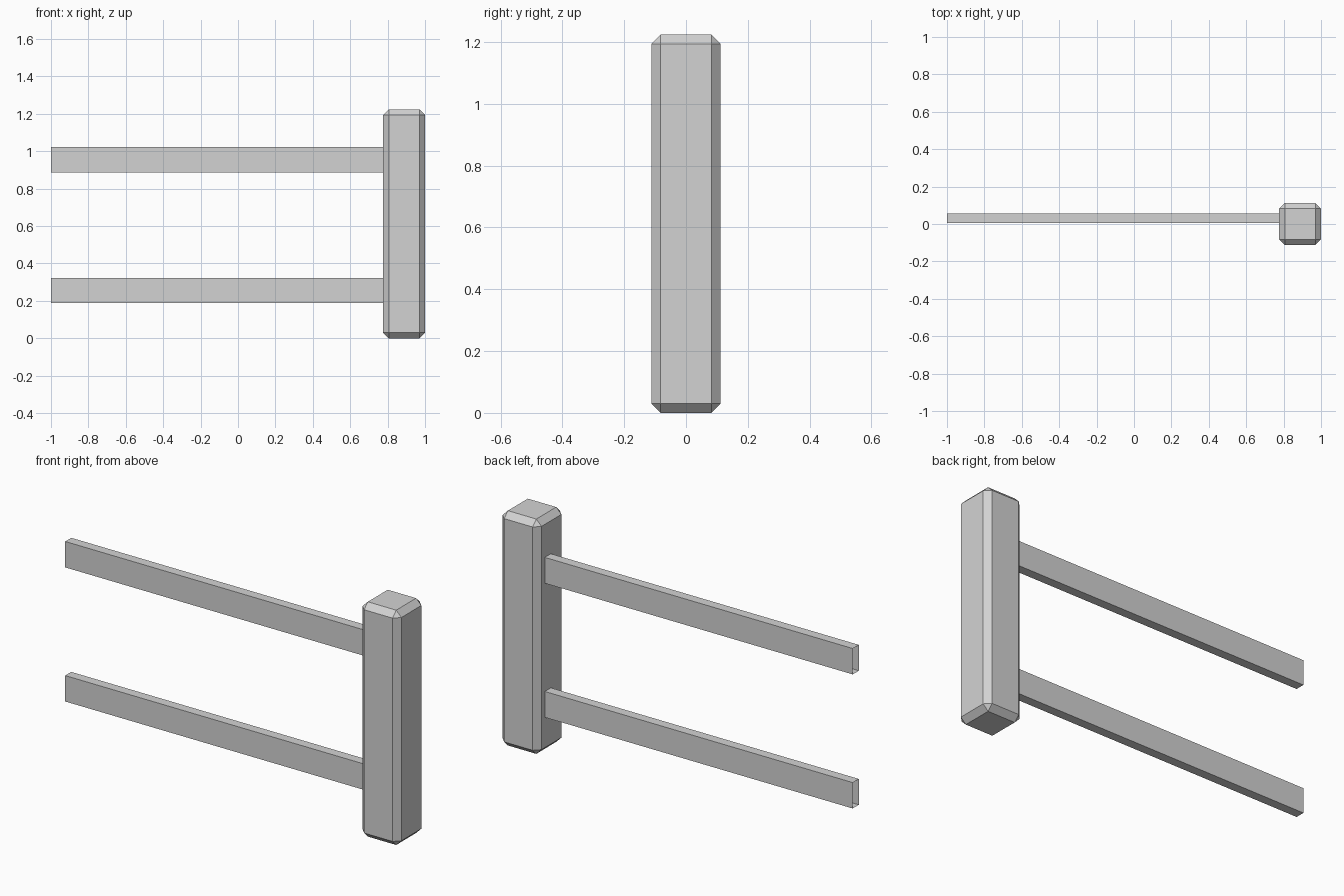
import bpy
import bmesh
from mathutils import Matrix, Vector

default = bpy.data.objects.get("Cube")
if default:
    bpy.data.objects.remove(default, do_unlink=True)

grey = bpy.data.materials.new("plain_grey")
grey.use_nodes = True
colour = (0.65, 0.65, 0.65, 1)
grey.diffuse_color = colour
grey.node_tree.nodes["Principled BSDF"].inputs["Base Color"].default_value = colour


def make_box(name, low, high, bevel=0, open_ends=False):
    """Flat-shaded box between two corners, optionally chamfered or open along x."""
    low, high = Vector(low), Vector(high)
    bm = bmesh.new()
    bmesh.ops.create_cube(bm, size=1)
    bmesh.ops.transform(bm, matrix=Matrix.Diagonal((*(high - low), 1)), verts=bm.verts)
    if bevel:
        bmesh.ops.bevel(bm, geom=bm.edges[:], offset=bevel, segments=1,
                        affect='EDGES', profile=0.5)
    if open_ends:
        bm.normal_update()
        ends = [f for f in bm.faces if abs(f.normal.x) > 0.9]
        bmesh.ops.delete(bm, geom=ends, context='FACES_ONLY')
    mesh = bpy.data.meshes.new(name)
    bm.to_mesh(mesh)
    bm.free()
    mesh.materials.append(grey)
    obj = bpy.data.objects.new(name, mesh)
    obj.location = (low + high) / 2
    bpy.context.collection.objects.link(obj)
    return obj


# Chamfered upright post
make_box("post", (0.776, -0.112, 0), (1, 0.112, 1.224), bevel=0.03)

# Two rails, open at both ends, running out from the post
for name, base in (("lower_rail", 0.188), ("upper_rail", 0.887)):
    make_box(name, (-1, 0.005, base), (0.776, 0.055, base + 0.135), open_ends=True)
